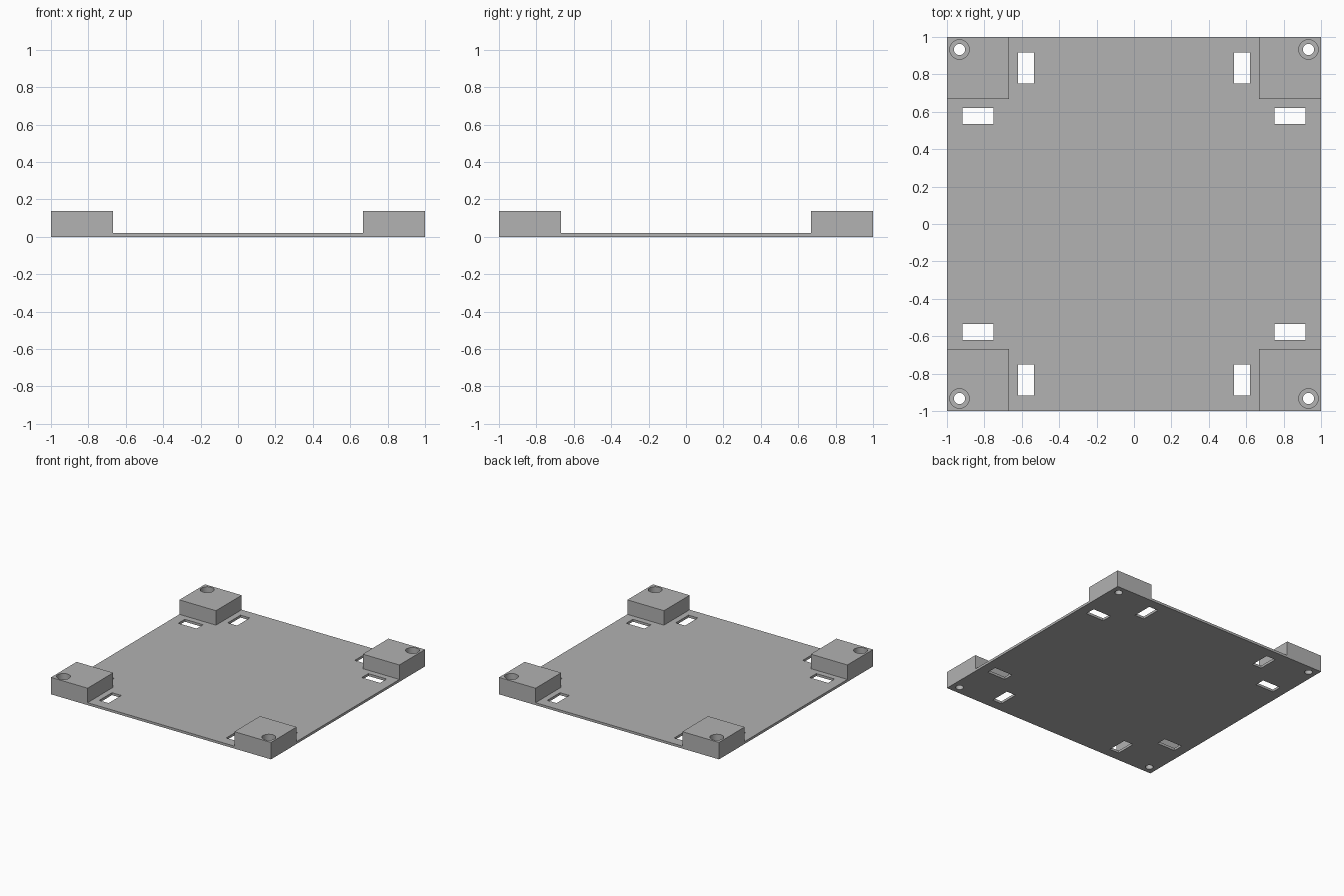
import bpy, bmesh
from mathutils import Vector, Matrix

default = bpy.data.objects.get("Cube")
if default:
    bpy.data.objects.remove(default, do_unlink=True)

PLATE, TOP = 0.02, 0.139      # plate thickness, full height
INNER = 0.667                 # inner edge of the corner blocks
HOLE = 0.933                  # screw hole position
BORE_FLOOR = 0.04             # bottom of the screw head recess
CORNERS = [(sx, sy) for sx in (-1, 1) for sy in (-1, 1)]

grey = bpy.data.materials.new("plain grey")
grey.use_nodes = True
color = (0.445, 0.445, 0.445, 1)
grey.diffuse_color = color
grey.node_tree.nodes["Principled BSDF"].inputs["Base Color"].default_value = color


def to_object(bm, name):
    bmesh.ops.recalc_face_normals(bm, faces=bm.faces)
    mesh = bpy.data.meshes.new(name)
    bm.to_mesh(mesh)
    bm.free()
    mesh.materials.append(grey)
    obj = bpy.data.objects.new(name, mesh)
    bpy.context.collection.objects.link(obj)
    return obj


def box(bm, center, size):
    bmesh.ops.create_cube(bm, size=1, matrix=Matrix.Translation(center) @ Matrix.Diagonal((*size, 1)))


def cylinder(bm, x, y, radius, z0, z1):
    bmesh.ops.create_cone(bm, cap_ends=True, segments=48, radius1=radius, radius2=radius,
                          depth=z1 - z0, matrix=Matrix.Translation((x, y, (z0 + z1) / 2)))


# Base plate, with its four corners extruded upwards into blocks
bm = bmesh.new()
box(bm, (0, 0, PLATE / 2), (2, 2, PLATE))
for axis in (Vector((1, 0, 0)), Vector((0, 1, 0))):
    for side in (-INNER, INNER):
        bmesh.ops.bisect_plane(bm, geom=bm.verts[:] + bm.edges[:] + bm.faces[:],
                               plane_co=axis * side, plane_no=axis)
tops = []
for f in bm.faces:
    c = f.calc_center_median()
    if f.normal.z > 0.9 and abs(c.x) > INNER and abs(c.y) > INNER:
        tops.append(f)
for f in tops:
    new = bmesh.ops.extrude_face_region(bm, geom=[f])["geom"]
    bmesh.ops.translate(bm, vec=(0, 0, TOP - PLATE),
                        verts=[v for v in new if isinstance(v, bmesh.types.BMVert)])
    bmesh.ops.delete(bm, geom=[f], context="FACES_ONLY") if f.is_valid else None
bmesh.ops.dissolve_limit(bm, angle_limit=0.01, verts=bm.verts, edges=bm.edges)
body = to_object(bm, "mounting_plate")

# Cutters: slots and through holes, then the wider screw head recesses
through, recess = bmesh.new(), bmesh.new()
for sx, sy in CORNERS:
    box(through, (sx * 0.834, sy * 0.577, 0), (0.166, 0.085, 0.2))
    box(through, (sx * 0.577, sy * 0.834, 0), (0.085, 0.166, 0.2))
    cylinder(through, sx * HOLE, sy * HOLE, 0.03, -0.1, 0.3)
    cylinder(recess, sx * HOLE, sy * HOLE, 0.052, BORE_FLOOR, 0.3)

for bm, name in ((through, "slot_and_hole_cutter"), (recess, "recess_cutter")):
    cutter = to_object(bm, name)
    cutter.hide_render = True
    mod = body.modifiers.new(name, "BOOLEAN")
    mod.operation, mod.solver, mod.object = "DIFFERENCE", "EXACT", cutter
    bpy.context.view_layer.objects.active = body
    bpy.ops.object.modifier_apply(modifier=name)
    bpy.data.objects.remove(cutter, do_unlink=True)

# Smooth hole walls, sharp edges everywhere else
bpy.ops.object.select_all(action="DESELECT")
body.select_set(True)
bpy.context.view_layer.objects.active = body
bpy.ops.object.shade_smooth_by_angle(angle=0.5)
